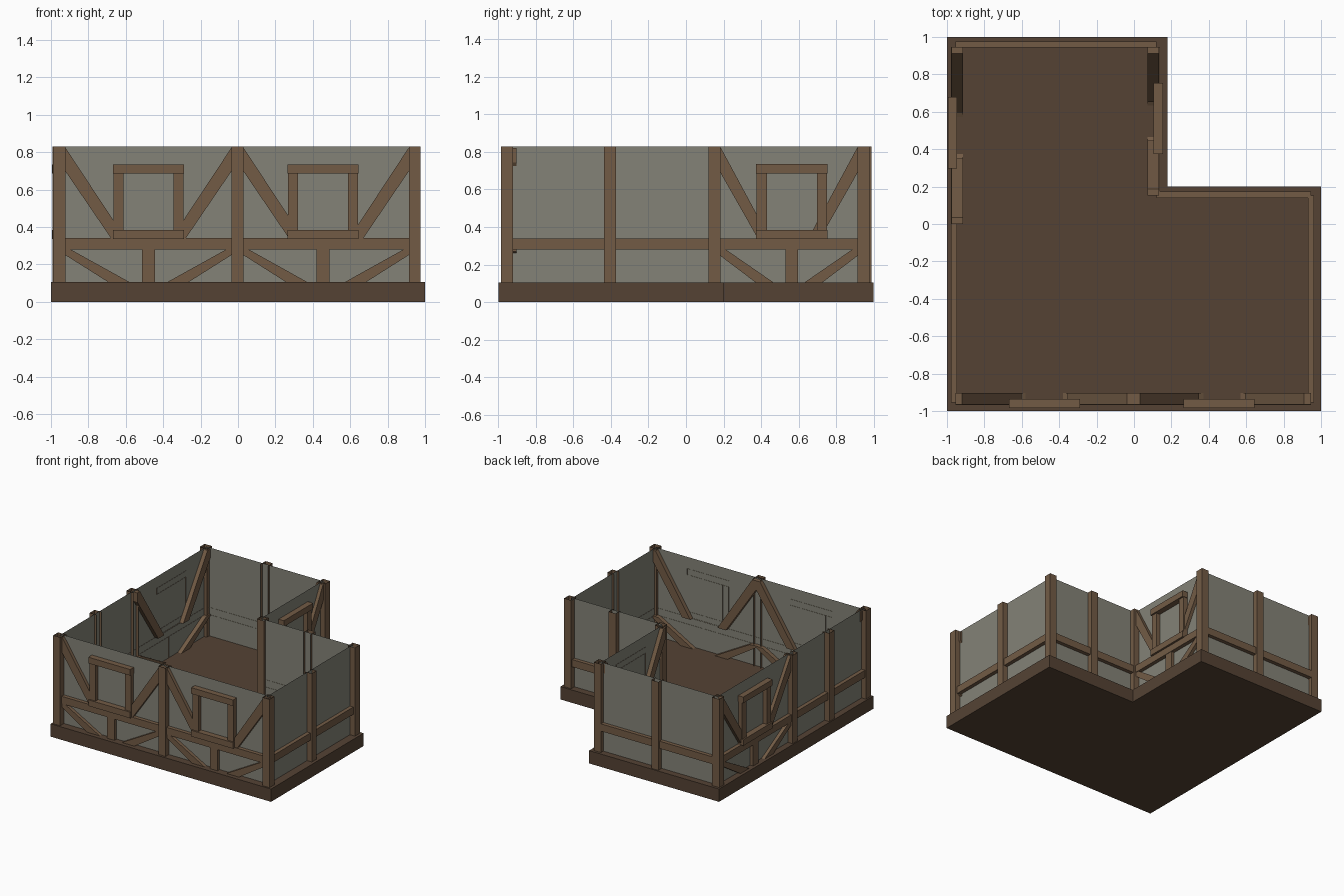
import bpy, bmesh

if "Cube" in bpy.data.objects:
    bpy.data.objects.remove(bpy.data.objects["Cube"])


def mat(name, c):
    m = bpy.data.materials.new(name)
    m.diffuse_color = (*c, 1)
    m.use_nodes = True
    m.node_tree.nodes["Principled BSDF"].inputs["Base Color"].default_value = m.diffuse_color
    return m


WOOD = mat("timber", (0.17, 0.105, 0.06))
DARK = mat("dark_timber", (0.09, 0.055, 0.034))
PLASTER = mat("plaster", (0.23, 0.225, 0.185))
Z0, Z1 = 0.105, 0.83


def prism(name, poly, d0, d1, place, material, back=True, skip=()):
    """Extrude a flat profile from d0 to d1; optional open back / skipped sides."""
    bm = bmesh.new()
    n = len(poly)
    rear = [bm.verts.new(place(u, v, d0)) for u, v in poly]
    front = [bm.verts.new(place(u, v, d1)) for u, v in poly]
    bm.faces.new(front)
    if back:
        bm.faces.new(rear[::-1])
    for i in range(n):
        if i not in skip:
            j = (i + 1) % n
            bm.faces.new((rear[i], rear[j], front[j], front[i]))
    bmesh.ops.recalc_face_normals(bm, faces=bm.faces[:])
    me = bpy.data.meshes.new(name)
    bm.to_mesh(me)
    bm.free()
    me.materials.append(material)
    ob = bpy.data.objects.new(name, me)
    bpy.context.collection.objects.link(ob)
    return ob


def rect(u0, u1, v0, v1):
    return [(u0, v0), (u1, v0), (u1, v1), (u0, v1)]


def wall_space(axis, pos, side):
    """Map (along wall, height, outward depth) to world space."""
    if axis == 'x':
        return lambda u, v, d: (u, pos + side * d, v)
    return lambda u, v, d: (pos + side * d, u, v)


def panel(name, place, u0, u1):
    bm = bmesh.new()
    bm.faces.new([bm.verts.new(place(u, v, 0)) for u, v in rect(u0, u1, Z0, Z1)])
    me = bpy.data.meshes.new(name)
    bm.to_mesh(me)
    bm.free()
    me.materials.append(PLASTER)
    bpy.context.collection.objects.link(bpy.data.objects.new(name, me))


def window_bay(place, a, b, shift):
    """Window frame, short stud and four braces between posts a and b."""
    mid, h = (a + b) / 2, (b - a) / 2
    w = mid + shift
    for nm, v in (("sill", 0.335), ("lintel", 0.685)):
        prism("window_" + nm, rect(w - 0.19, w + 0.19, v, v + 0.05), -0.002, 0.047, place, WOOD, back=False)
    for s in (-1, 1):
        c = w + s * 0.16
        prism("window_jamb", rect(c - 0.027, c + 0.027, 0.385, 0.685), -0.002, 0.035, place, WOOD,
              back=False, skip=(0, 2))
    prism("stud", rect(w - 0.034, w + 0.034, Z0, 0.28), -0.002, 0.028, place, WOOD, back=False, skip=(0, 2))
    upper = [(-h, 0.82), (-h + 0.035, 0.82), (-.26 * h, 0.34), (-.42 * h, 0.34), (-h, 0.745)]
    lower = [(-h, 0.285), (-h + 0.06, 0.28), (-.21 * h, Z0), (-.45 * h, Z0), (-h, 0.27)]
    for s in (-1, 1):
        for nm, prof in (("upper_brace", upper), ("lower_brace", lower)):
            prism(nm, [(mid - s * u, v) for u, v in prof], -0.034, 0.027, place, WOOD)


# L-shaped base slab
outline = [(-1, -1), (1, -1), (1, 0.2), (0.18, 0.2), (0.18, 1), (-1, 1)]
prism("base", outline, 0, Z0, lambda x, y, z: (x, y, z), DARK)

# Walls: name, axis, position, outward side, extent, mid posts, window bays
walls = [
    ("front", 'x', -0.938, -1, (-0.955, 0.945), [-0.003], [(-0.955, -0.003, 0), (-0.003, 0.945, -0.016)]),
    ("right", 'y', 0.932, 1, (-0.955, 0.152), [-0.404], []),
    ("inner_back", 'x', 0.142, 1, (0.12, 0.945), [0.54], []),
    ("inner_right", 'y', 0.107, 1, (0.152, 0.946), [], [(0.152, 0.946, 0.015)]),
    ("back", 'x', 0.946, 1, (-0.955, 0.12), [-0.41], []),
    ("left", 'y', -0.948, -1, (-0.955, 0.946), [-0.475, 0], [(0, 0.946, 0.015)]),
]
for name, axis, pos, side, (a, b), posts, bays in walls:
    place = wall_space(axis, pos, side)
    panel(name + "_wall_panel", place, a, b)
    # Rail with open back
    prism(name + "_rail", rect(a, b, 0.28, 0.34), -0.002, 0.031, place, WOOD, back=False, skip=(1, 3))
    # Mid posts as open channels
    for p in posts:
        prism(name + "_post", rect(p - 0.032, p + 0.032, Z0, Z1), -0.02, 0.043, place, WOOD,
              back=False, skip=(0, 2))
    for bay in bays:
        window_bay(place, *bay)

# Corner posts, open at the top
for x, y in [(-0.955, -0.955), (0.945, -0.955), (0.945, 0.152), (0.12, 0.152), (0.12, 0.946), (-0.955, 0.946)]:
    ob = prism("corner_post", rect(x - 0.032, x + 0.032, y - 0.032, y + 0.032), Z0, Z1,
               lambda u, v, d: (u, v, d), WOOD, back=False)
    bm = bmesh.new()
    bm.from_mesh(ob.data)
    bmesh.ops.delete(bm, geom=[f for f in bm.faces if abs(f.normal.z) > 0.9], context='FACES_ONLY')
    bm.to_mesh(ob.data)
    bm.free()
